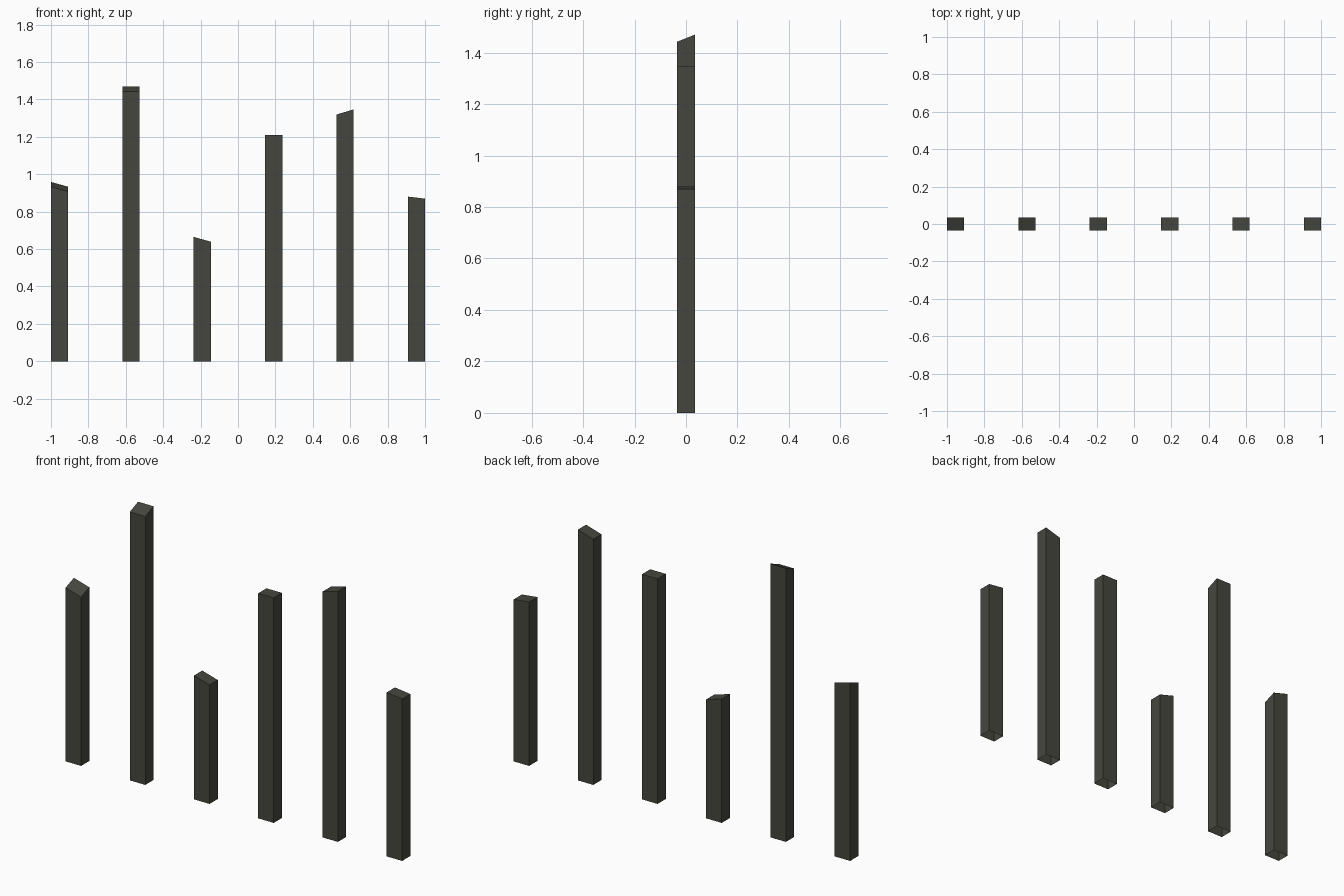
import bpy, bmesh

if "Cube" in bpy.data.objects:
    bpy.data.objects.remove(bpy.data.objects["Cube"])

# Weathered dark material shared by all posts
mat = bpy.data.materials.new("dark_olive_grey")
mat.diffuse_color = (0.062, 0.062, 0.050, 1)
mat.use_nodes = True
mat.node_tree.nodes["Principled BSDF"].inputs["Base Color"].default_value = mat.diffuse_color

HALF_W, HALF_D = 0.046, 0.035
SPACING = 0.3816

# Per post: mean top height, rise left to right, rise front to back
POSTS = [
    (0.933, -0.026, 0.026),
    (1.456, 0.0, 0.028),
    (0.652, -0.026, 0.0),
    (1.209, 0.0, 0.0),
    (1.333, 0.027, 0.0),
    (0.875, -0.011, 0.0),
]


def make_post(i, height, rise_x, rise_y):
    """Square post with a slanted cut top and an open foot."""
    bm = bmesh.new()
    bmesh.ops.create_cube(bm, size=2)
    for v in bm.verts:
        sx, sy, up = v.co.x, v.co.y, v.co.z > 0
        top = height + sx * rise_x / 2 + sy * rise_y / 2
        v.co = (sx * HALF_W, sy * HALF_D, top if up else 0)
    bm.normal_update()
    foot = [f for f in bm.faces if f.normal.z < -0.9]
    bmesh.ops.delete(bm, geom=foot, context='FACES_ONLY')
    mesh = bpy.data.meshes.new(f"post_{i + 1}")
    bm.to_mesh(mesh)
    bm.free()
    mesh.materials.append(mat)
    obj = bpy.data.objects.new(f"post_{i + 1}", mesh)
    obj.location.x = (i - 2.5) * SPACING
    bpy.context.collection.objects.link(obj)


# Row of six posts
for i, post in enumerate(POSTS):
    make_post(i, *post)
